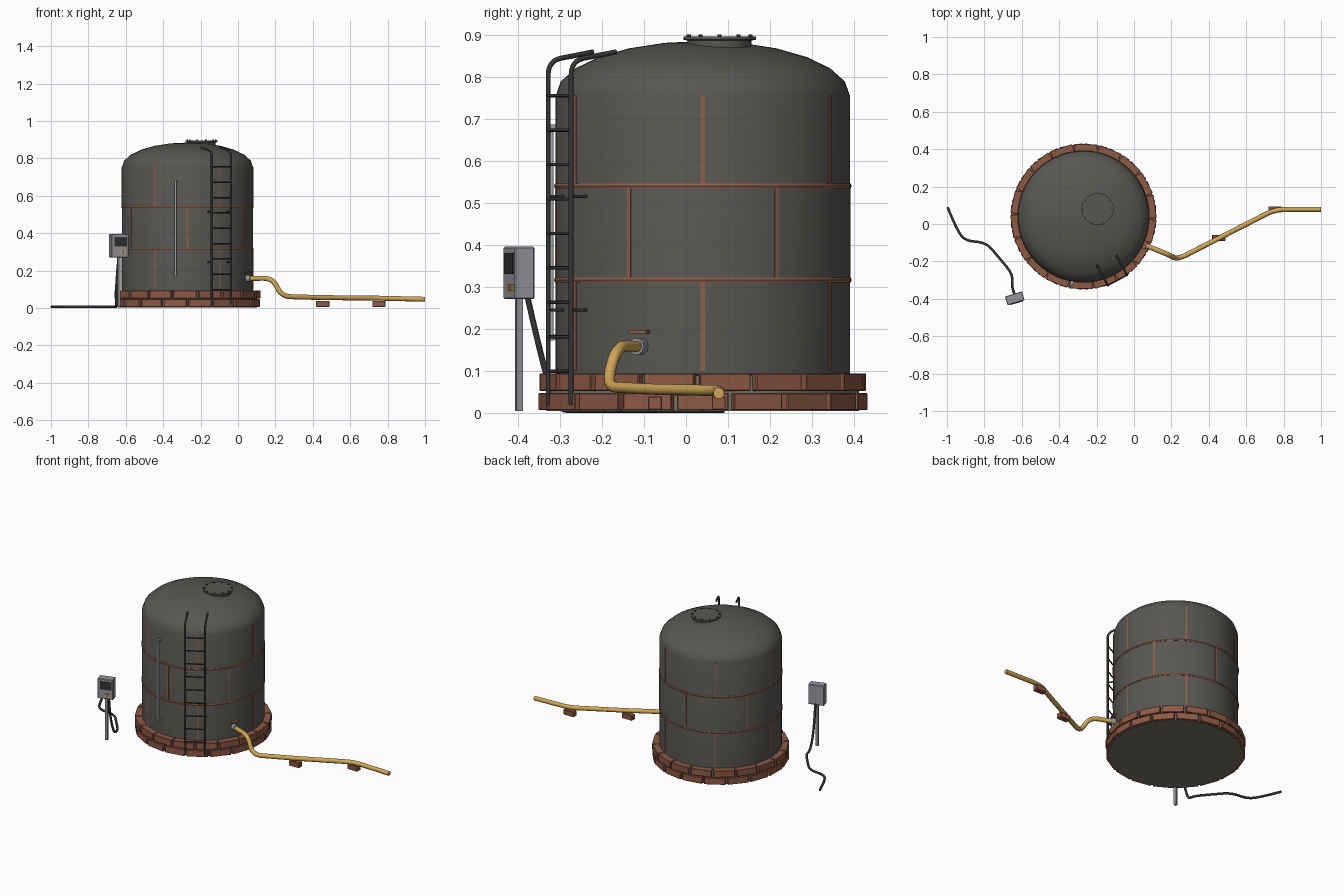
import bpy, bmesh, math
from math import radians, sin, cos, pi
from mathutils import Vector, Matrix

if "Cube" in bpy.data.objects:
    bpy.data.objects.remove(bpy.data.objects["Cube"])

CX, CY, R = -0.27, 0.04, 0.35


def material(name, r, g, b):
    m = bpy.data.materials.new(name)
    m.use_nodes = True
    m.diffuse_color = (r, g, b, 1)
    m.node_tree.nodes["Principled BSDF"].inputs["Base Color"].default_value = (r, g, b, 1)
    return m


TANK = material("dark tank grey", 0.10, 0.095, 0.085)
BRICK = material("brick red", 0.27, 0.10, 0.06)
COPPER = material("seam copper", 0.26, 0.115, 0.07)
MORTAR = material("mortar grey", 0.19, 0.175, 0.145)
IRON = material("ladder iron", 0.035, 0.036, 0.036)
PIPE = material("yellow pipe", 0.63, 0.38, 0.095)
STEEL = material("steel grey", 0.30, 0.30, 0.33)
GLASS = material("pale gauge tube", 0.36, 0.42, 0.44)
SCREEN = material("screen black", 0.03, 0.03, 0.032)


def finish(name, bm, mat, smooth=False):
    bmesh.ops.recalc_face_normals(bm, faces=bm.faces)
    me = bpy.data.meshes.new(name)
    bm.to_mesh(me)
    bm.free()
    me.materials.append(mat)
    ob = bpy.data.objects.new(name, me)
    bpy.context.collection.objects.link(ob)
    if smooth:
        bpy.ops.object.select_all(action='DESELECT')
        ob.select_set(True)
        bpy.context.view_layer.objects.active = ob
        bpy.ops.object.shade_smooth_by_angle(angle=radians(35))
    return ob


def polar(deg, r, z):
    a = radians(deg)
    return Vector((CX + r * cos(a), CY + r * sin(a), z))


def add_box(bm, loc, size, deg=0):
    m = Matrix.Translation(loc) @ Matrix.Rotation(radians(deg), 4, 'Z') @ Matrix.Diagonal((*size, 1))
    bmesh.ops.create_cube(bm, size=1, matrix=m)


def boxes(name, items, mat, bevel=0):
    bm = bmesh.new()
    for item in items:
        add_box(bm, *item)
    if bevel:
        bmesh.ops.bevel(bm, geom=bm.edges[:], offset=bevel, segments=1, affect='EDGES')
    return finish(name, bm, mat)


def lathe(name, profile, mat, centre=(CX, CY), segs=64, closed=False):
    """Spin (radius, height) points about a vertical axis."""
    bm = bmesh.new()
    vs = [bm.verts.new((r, 0, z)) for r, z in profile]
    pairs = list(zip(vs, vs[1:])) + ([(vs[-1], vs[0])] if closed else [])
    es = [bm.edges.new(p) for p in pairs]
    bmesh.ops.spin(bm, geom=vs + es, cent=(0, 0, 0), axis=(0, 0, 1), angle=2 * pi, steps=segs)
    bmesh.ops.remove_doubles(bm, verts=bm.verts, dist=1e-5)
    bmesh.ops.translate(bm, verts=bm.verts, vec=(*centre, 0))
    return finish(name, bm, mat, True)


def rounded(points, radius):
    """Round the corners of a path."""
    pts = [Vector(p) for p in points]
    out = [pts[0]]
    for a, b, c in zip(pts, pts[1:], pts[2:]):
        p = b + (a - b).normalized() * min(radius, (a - b).length * 0.48)
        q = b + (c - b).normalized() * min(radius, (c - b).length * 0.48)
        for i in range(7):
            t = i / 6
            out.append(p * (1 - t) ** 2 + b * 2 * t * (1 - t) + q * t * t)
    return out + [pts[-1]]


def tube(name, paths, radius, mat, res=3):
    cu = bpy.data.curves.new(name, 'CURVE')
    cu.dimensions = '3D'
    cu.bevel_depth, cu.bevel_resolution, cu.use_fill_caps = radius, res, True
    for path in paths:
        sp = cu.splines.new('POLY')
        sp.points.add(len(path) - 1)
        for pt, co in zip(sp.points, path):
            pt.co = (*co, 1)
    cu.materials.append(mat)
    ob = bpy.data.objects.new(name, cu)
    bpy.context.collection.objects.link(ob)
    bpy.ops.object.select_all(action='DESELECT')
    ob.select_set(True)
    bpy.context.view_layer.objects.active = ob
    bpy.ops.object.convert(target='MESH')
    bpy.ops.object.shade_smooth_by_angle(angle=radians(50))


# Tank: straight wall with an elliptical dome
dome = [(R * cos(radians(a)), 0.755 + 0.13 * sin(radians(a))) for a in range(0, 90, 15)]
lathe("tank_body", [(0, 0.09), (R, 0.09)] + dome + [(0, 0.885)], TANK)

# Seams: hoops and staggered upright strips
for label, z in (("lower", 0.316), ("upper", 0.54)):
    lathe(label + "_hoop", [(R - 0.01, z - 0.006), (R + 0.002, z - 0.006), (R + 0.004, z),
                            (R + 0.002, z + 0.006), (R - 0.01, z + 0.006)], COPPER, closed=True)
strips = []
for z0, z1, start in ((0.1, 0.316, 0), (0.316, 0.54, 30), (0.54, 0.755, 0)):
    for k in range(6):
        a = start + 60 * k
        strips.append((polar(a, R - 0.001, (z0 + z1) / 2), (0.006, 0.01, z1 - z0), a))
boxes("upright_seams", strips, COPPER)

# Roof hatch with bolts
HATCH = (-0.195, 0.08)
lathe("hatch", [(0, 0.86), (0.076, 0.86), (0.076, 0.886), (0.086, 0.888),
                (0.086, 0.896), (0, 0.896)], TANK, HATCH, 32)
bm = bmesh.new()
for k in range(10):
    a = 2 * pi * k / 10
    loc = (HATCH[0] + 0.077 * cos(a), HATCH[1] + 0.077 * sin(a), 0.897)
    bmesh.ops.create_cone(bm, cap_ends=True, segments=6, radius1=0.005, radius2=0.005,
                          depth=0.007, matrix=Matrix.Translation(loc))
finish("hatch_bolts", bm, IRON)

# Foundation: mortar core with two staggered brick courses
lathe("mortar_core", [(0, 0.004), (0.372, 0.004), (0.372, 0.089), (0, 0.089)], MORTAR)
bricks = []
for z, start in ((0.027, 0), (0.073, 8)):
    for k in range(18):
        a = start + 20 * k
        bricks.append((polar(a, 0.3625, z), (0.049, 0.122, 0.041), a))
boxes("foundation_bricks", bricks, BRICK, 0.002)

# Ladder
LA = -62
side = Vector((-sin(radians(LA)), cos(radians(LA)), 0)) * 0.058


def ladder_pt(s, r, z):
    return polar(LA, r, z) + side * s


rails = [rounded([ladder_pt(s, 0.386, 0.02), ladder_pt(s, 0.386, 0.838),
                  ladder_pt(s, 0.265, 0.859)], 0.035) for s in (-1, 1)]
tube("ladder_rails", rails, 0.006, IRON)
rungs = [[ladder_pt(s, 0.386, 0.755 - 0.082 * k) for s in (-1, 1)] for k in range(9)]
tube("ladder_rungs", rungs, 0.004, IRON, 2)
stays = [[ladder_pt(s, r, z) for r in (0.389, 0.338)] for s in (-1, 1) for z in (0.245, 0.515)]
tube("ladder_stays", stays, 0.004, IRON, 2)

# Level gauge on the front
tube("gauge_tube", [[polar(-100, 0.366, z) for z in (0.172, 0.685)]], 0.006, GLASS)
boxes("gauge_brackets", [(polar(-100, 0.36, z), (0.03, 0.016, 0.012), -100)
                         for z in (0.18, 0.68)], STEEL)

# Outlet: flange, small plate above it, pipe and supports
OA = -25
tube("outlet_flange", [[polar(OA, r, 0.158) for r in (0.335, 0.375)]], 0.02, STEEL)
boxes("outlet_plate", [(polar(OA, 0.358, 0.193), (0.024, 0.046, 0.008), OA)], COPPER)
tube("outlet_pipe", [rounded([polar(OA, 0.36, 0.158), (0.187, -0.165, 0.16), (0.232, -0.19, 0.062),
                              (0.45, -0.078, 0.056), (0.755, 0.078, 0.053),
                              (1.0, 0.078, 0.047)], 0.055)], 0.0135, PIPE)
boxes("pipe_supports", [((0.453, -0.074, 0.023), (0.07, 0.033, 0.032)),
                        ((0.753, 0.078, 0.023), (0.07, 0.033, 0.032))], BRICK, 0.002)

# Control box on its post
BA = 17
BOX = Vector((-0.6375, -0.3975, 0.333))
turn = Matrix.Rotation(radians(BA), 3, 'Z')


def on_box(x, y, z):
    return BOX + turn @ Vector((x, y, z))


boxes("control_post", [(on_box(0, 0, -0.193), (0.016, 0.016, 0.27), BA)], STEEL)
boxes("control_box", [(BOX, (0.095, 0.049, 0.125), BA)], STEEL, 0.003)
boxes("control_screen", [(on_box(0.003, -0.0245, 0.022), (0.07, 0.006, 0.05), BA)], SCREEN)
boxes("control_buttons", [(on_box(x, -0.0245, -0.035), (0.017, 0.007, 0.015), BA)
                          for x in (0.004, 0.026)], PIPE)

# Cable from the box to the ground and away
tube("cable", [rounded([(-0.637, -0.378, 0.28), (-0.645, -0.36, 0.2), (-0.652, -0.333, 0.09),
                        (-0.65, -0.305, 0.007), (-0.655, -0.26, 0.007), (-0.73, -0.17, 0.007),
                        (-0.79, -0.1, 0.007), (-0.91, -0.088, 0.007), (-0.955, -0.01, 0.007),
                        (-0.997, 0.09, 0.007)], 0.05)], 0.007, IRON)
